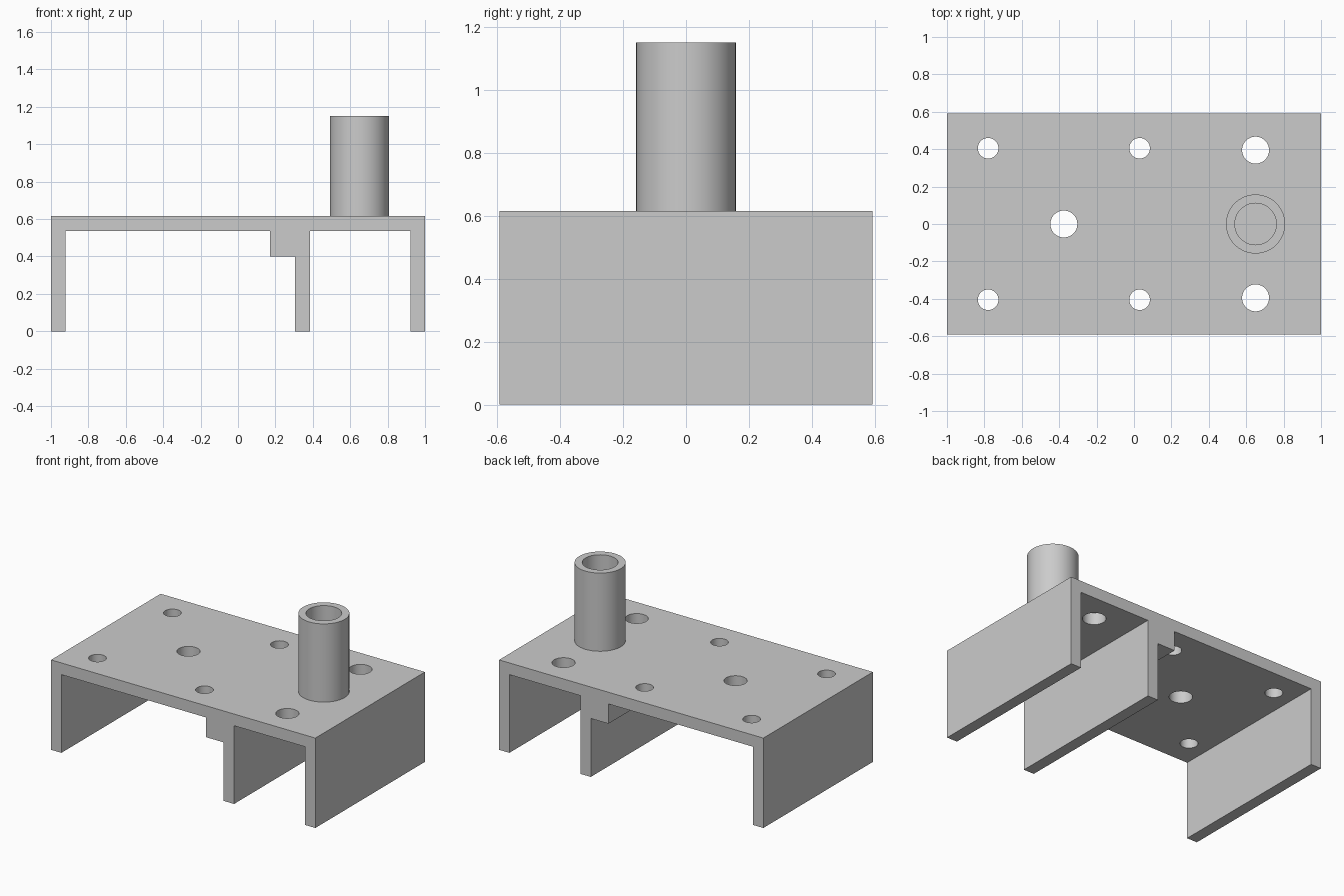
import bpy, bmesh, math
from mathutils import Matrix, Vector

cube = bpy.data.objects.get("Cube")
if cube:
    bpy.data.objects.remove(cube, do_unlink=True)

DEPTH = 1.184          # overall size in y
PLATE_TOP, PLATE_BOTTOM = 0.615, 0.535
TUBE_X, TUBE_TOP = 0.65, 1.15

grey = bpy.data.materials.new("plain grey")
grey.use_nodes = True
grey.diffuse_color = (0.6, 0.6, 0.6, 1)
grey.node_tree.nodes["Principled BSDF"].inputs["Base Color"].default_value = (0.6, 0.6, 0.6, 1)


def make_object(name, bm):
    bmesh.ops.recalc_face_normals(bm, faces=bm.faces)
    mesh = bpy.data.meshes.new(name)
    bm.to_mesh(mesh)
    bm.free()
    mesh.materials.append(grey)
    obj = bpy.data.objects.new(name, mesh)
    bpy.context.collection.objects.link(obj)
    return obj


def select_only(obj):
    bpy.ops.object.select_all(action='DESELECT')
    obj.select_set(True)
    bpy.context.view_layer.objects.active = obj


# Bracket: plate, two outer walls and a stepped inner wall as one profile
profile = [(-1, 0), (-0.922, 0), (-0.922, PLATE_BOTTOM), (0.172, PLATE_BOTTOM),
           (0.172, 0.4), (0.306, 0.4), (0.306, 0), (0.385, 0),
           (0.385, PLATE_BOTTOM), (0.922, PLATE_BOTTOM), (0.922, 0), (1, 0),
           (1, PLATE_TOP), (-1, PLATE_TOP)]
bm = bmesh.new()
end = bm.faces.new([bm.verts.new((x, -DEPTH / 2, z)) for x, z in profile])
side = bmesh.ops.extrude_face_region(bm, geom=[end], use_keep_orig=True)["geom"]
bmesh.ops.translate(bm, vec=(0, DEPTH, 0),
                    verts=[v for v in side if isinstance(v, bmesh.types.BMVert)])
bracket = make_object("bracket", bm)

# Drilled holes: small ones in mirrored pairs, larger ones beside the tube and mid-plate
SMALL, LARGE = 0.055, 0.072
holes = [(-0.375, 0, LARGE)]
for sign in (-1, 1):
    holes += [(-0.78, sign * 0.405, SMALL), (0.03, sign * 0.405, SMALL),
              (TUBE_X, sign * 0.395, LARGE)]
bm = bmesh.new()
for x, y, radius in holes:
    bmesh.ops.create_cone(bm, cap_ends=True, segments=48, radius1=radius, radius2=radius,
                          depth=0.3, matrix=Matrix.Translation((x, y, 0.575)))
drills = make_object("hole_cutter", bm)
drills.hide_render = True

cut = bracket.modifiers.new("holes", 'BOOLEAN')
cut.operation = 'DIFFERENCE'
cut.solver = 'EXACT'
cut.object = drills
select_only(bracket)
bpy.ops.object.modifier_apply(modifier=cut.name)
bpy.data.objects.remove(drills, do_unlink=True)

# Hollow tube standing on the plate: wall section spun around its axis
bm = bmesh.new()
section = [(0.111, PLATE_TOP), (0.158, PLATE_TOP), (0.158, TUBE_TOP), (0.111, TUBE_TOP)]
verts = [bm.verts.new((TUBE_X + r, 0, z)) for r, z in section]
edges = [bm.edges.new((verts[i], verts[i + 1])) for i in range(3)]
edges.append(bm.edges.new((verts[3], verts[0])))
bmesh.ops.spin(bm, geom=verts + edges, cent=Vector((TUBE_X, 0, 0)), axis=(0, 0, 1),
               angle=2 * math.pi, steps=64)
bmesh.ops.remove_doubles(bm, verts=bm.verts, dist=0.0005)
# The underside ring rests on the plate, so it is left open
bmesh.ops.delete(bm, geom=[f for f in bm.faces
                           if all(v.co.z < PLATE_TOP + 0.001 for v in f.verts)],
                 context='FACES')
tube = make_object("tube", bm)

for obj in (bracket, tube):
    select_only(obj)
    bpy.ops.object.shade_smooth_by_angle(angle=math.radians(30))
